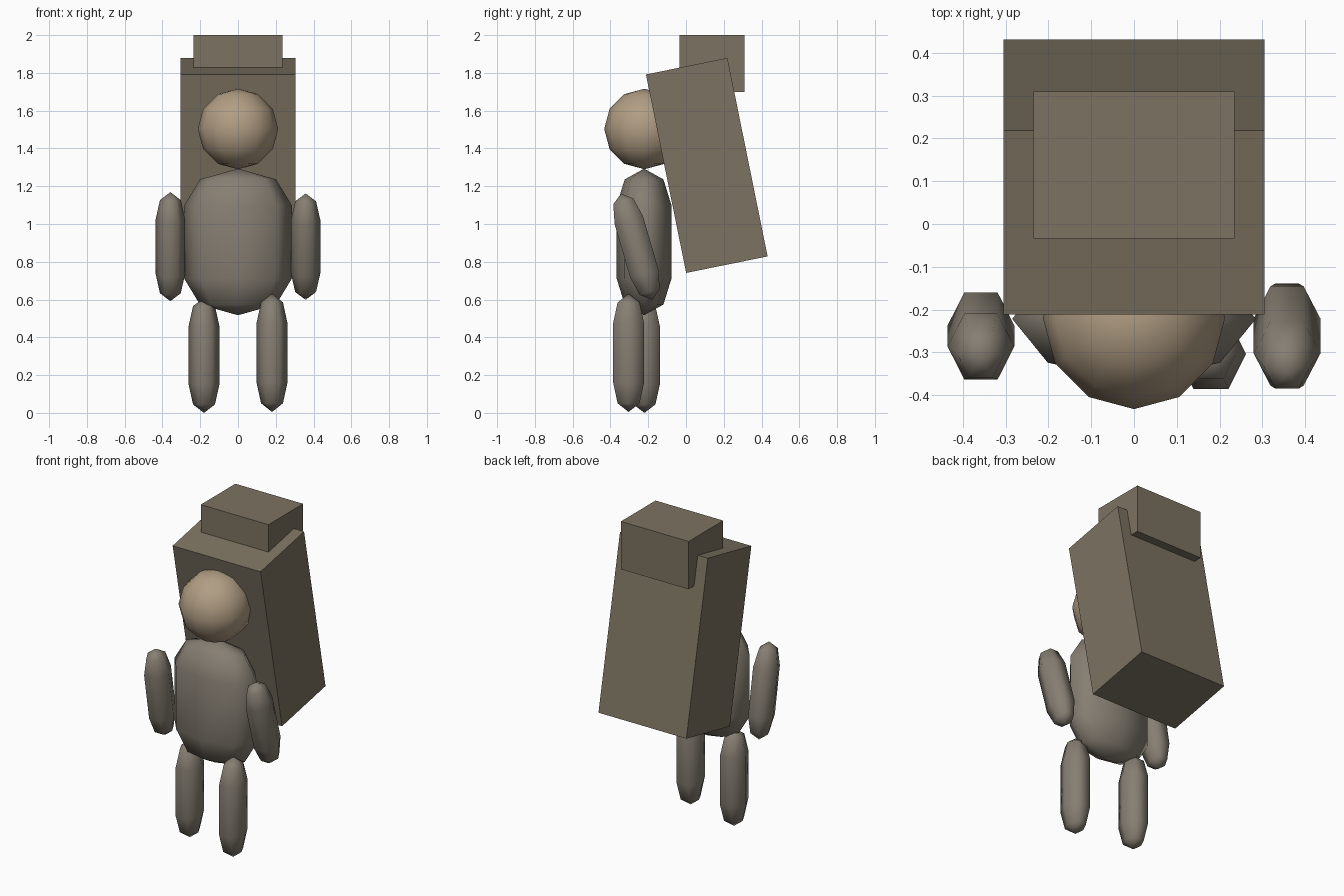
import bpy, bmesh
from math import sin, cos, pi

if "Cube" in bpy.data.objects:
    bpy.data.objects.remove(bpy.data.objects["Cube"])


def material(name, rgb):
    m = bpy.data.materials.new(name)
    m.diffuse_color = (*rgb, 1)
    m.use_nodes = True
    m.node_tree.nodes["Principled BSDF"].inputs["Base Color"].default_value = m.diffuse_color
    return m


SKIN = material("skin", (0.44, 0.34, 0.23))
CLOTH = material("cloth", (0.24, 0.21, 0.17))
CRATE = material("crate", (0.20, 0.17, 0.12))


def finish(obj, name, mat, smooth=True):
    obj.name = name
    obj.data.materials.append(mat)
    for p in obj.data.polygons:
        p.use_smooth = smooth
    return obj


def box(name, loc, size, tilt=0):
    bpy.ops.mesh.primitive_cube_add(size=1, location=loc, rotation=(tilt, 0, 0))
    obj = bpy.context.object
    obj.scale = size
    return finish(obj, name, CRATE, False)


def capsule(name, sides, loc, half, tilt=0):
    """Low-poly capsule whose half extents are given; each cap is a quarter of its height."""
    hx, hy, hz = half
    hy /= max(sin(2 * pi * i / sides) for i in range(sides))
    k = cos(pi / 4)
    levels = [(k, -0.5 - 0.5 * k), (1, -0.5), (1, 0.5), (k, 0.5 + 0.5 * k)]
    bm = bmesh.new()
    rings = [[bm.verts.new((r * hx * cos(2 * pi * i / sides),
                            r * hy * sin(2 * pi * i / sides), z * hz))
              for i in range(sides)] for r, z in levels]
    bottom, top = bm.verts.new((0, 0, -hz)), bm.verts.new((0, 0, hz))
    for i in range(sides):
        j = (i + 1) % sides
        for a, b in zip(rings, rings[1:]):
            bm.faces.new((a[i], a[j], b[j], b[i]))
        bm.faces.new((bottom, rings[0][j], rings[0][i]))
        bm.faces.new((top, rings[-1][i], rings[-1][j]))
    mesh = bpy.data.meshes.new(name)
    bm.to_mesh(mesh)
    bm.free()
    obj = bpy.data.objects.new(name, mesh)
    bpy.context.collection.objects.link(obj)
    obj.location = loc
    obj.rotation_euler.x = tilt
    return finish(obj, name, CLOTH)


# Body
capsule("torso", 8, (0, -0.222, 0.905), (0.285, 0.145, 0.388))

# Legs, one stepping forward
capsule("left_leg", 6, (-0.18, -0.22, 0.305), (0.082, 0.082, 0.305))
capsule("right_leg", 6, (0.18, -0.304, 0.318), (0.082, 0.082, 0.313))

# Arms, tilted by different amounts
capsule("left_arm", 6, (-0.358, -0.262, 0.88), (0.078, 0.078, 0.293), 0.17)
capsule("right_arm", 6, (0.358, -0.262, 0.88), (0.078, 0.078, 0.293), 0.283)

# Head
bpy.ops.mesh.primitive_uv_sphere_add(segments=12, ring_count=6, radius=0.213,
                                     location=(0, -0.22, 1.503))
finish(bpy.context.object, "head", SKIN)

# Leaning load on the back with a smaller box on top
box("back_load", (0, 0.11, 1.31), (0.61, 0.44, 1.072), 0.2)
box("top_load", (0, 0.138, 1.85), (0.47, 0.343, 0.30))
